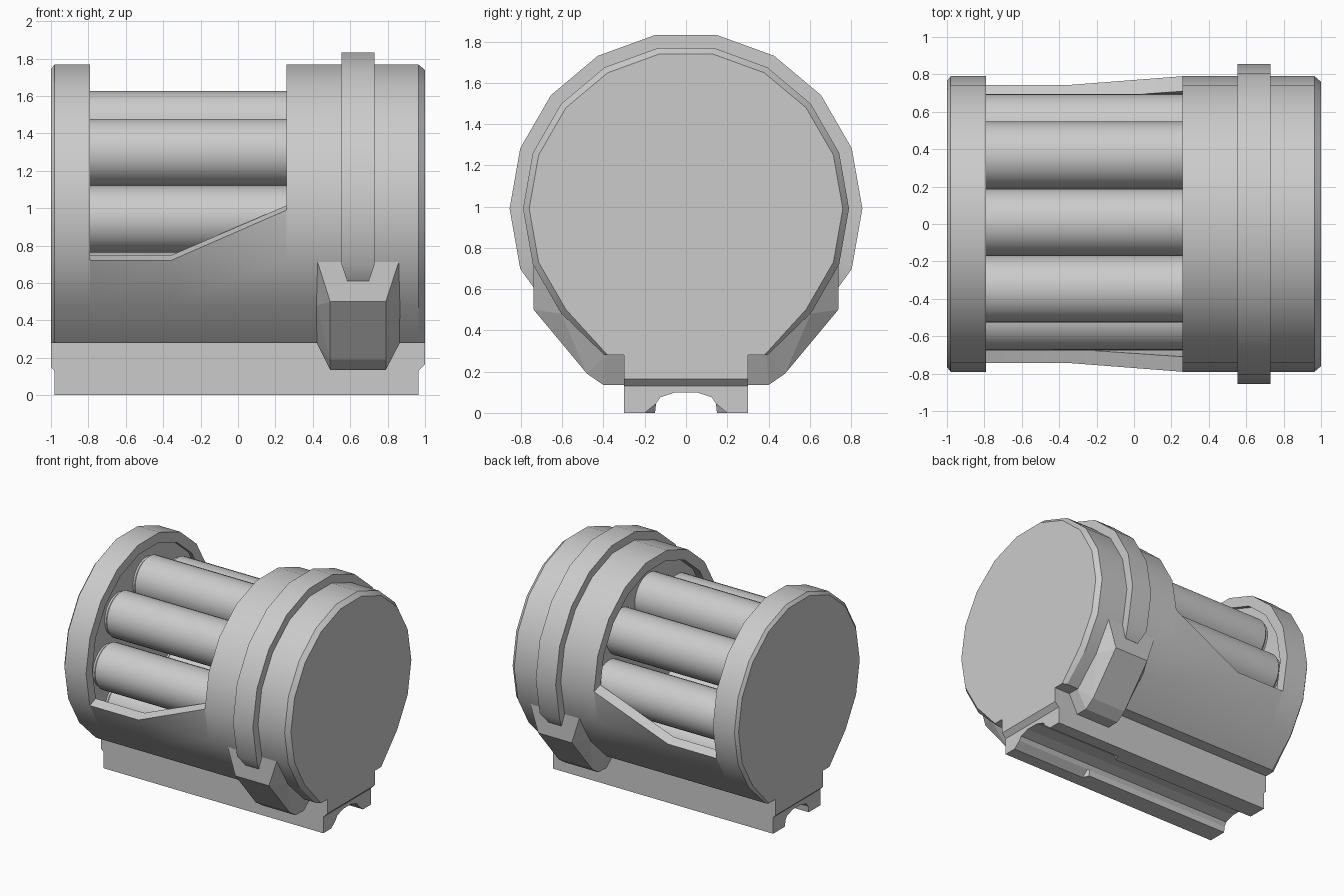
import bpy, bmesh
from math import sin, cos, radians

if "Cube" in bpy.data.objects:
    bpy.data.objects.remove(bpy.data.objects["Cube"])

CZ = 0.99  # height of the drum axis


def loft(name, sections, smooth=True):
    """Skin a chain of closed 3D sections and cap both ends."""
    bm = bmesh.new()
    rings = [[bm.verts.new(p) for p in s] for s in sections]
    n = len(rings[0])
    for a, b in zip(rings, rings[1:]):
        for i in range(n):
            j = (i + 1) % n
            bm.faces.new((a[i], a[j], b[j], b[i]))
    bm.faces.new(rings[0])
    bm.faces.new(rings[-1])
    bmesh.ops.remove_doubles(bm, verts=bm.verts, dist=0.0005)
    return finish(name, bm, smooth)


def finish(name, bm, smooth):
    bmesh.ops.recalc_face_normals(bm, faces=bm.faces)
    me = bpy.data.meshes.new(name)
    bm.to_mesh(me)
    bm.free()
    ob = bpy.data.objects.new(name, me)
    bpy.context.collection.objects.link(ob)
    if smooth:
        bpy.ops.object.select_all(action='DESELECT')
        ob.select_set(True)
        bpy.context.view_layer.objects.active = ob
        bpy.ops.object.shade_smooth_by_angle(angle=radians(28))
    return ob


def polar(r, deg):
    return (r * cos(radians(deg)), CZ + r * sin(radians(deg)))


def at(x, pts):
    return [(x, y, z) for y, z in pts]


def drum(x, r):
    """18-sided outline, flattened where it meets the base."""
    k = r / 0.79
    pts = [polar(r, a) for a in range(-40, 221, 20)]
    return at(x, pts + [(-0.395 * k, 0.28), (0.395 * k, 0.28)])


def hollow(x, r):
    """Inner wall outline with the same vertex count as drum."""
    pts = [polar(r, a) for a in range(-40, 221, 20)]
    return at(x, pts + [polar(r, 240), polar(r, 300)])


# Rear ring and front drum, each with a shallow recess facing the window
loft("rear_ring", [drum(-1, .765), drum(-.98, .79), drum(-.79, .79),
                   hollow(-.79, .71), hollow(-.82, .71)])
loft("front_drum", [drum(1, .76), drum(.965, .79), drum(.26, .79),
                    hollow(.26, .71), hollow(.32, .71)])


# Trough below the window, its rim ramping up to the front drum
def trough(x, top):
    outer = [polar(.79, a) for a in (top, -20, -40)] + [(.395, .28)]
    inner = [polar(.71, a) for a in (-80, -60, -40, -20)] + [polar(.71, top + (2 if top == 0 else 0))]
    half = outer + [(-y, z) for y, z in reversed(outer)]
    inside = [(-y, z) for y, z in reversed(inner)] + inner
    return at(x, half + inside)


loft("window_trough", [trough(-.79, -20), trough(-.36, -20), trough(.26, 0)])

# Eight tubes arranged around the axis
for i in range(8):
    a = radians(45 * i)
    cy, cz = 0.01 + .505 * cos(a), 0.942 + .505 * sin(a)
    ring = lambda x, r: [(x, cy + r * cos(radians(t)), cz + r * sin(radians(t)))
                         for t in range(0, 360, 12)]
    loft(f"tube_{i + 1}", [ring(-.825, .165), ring(-.805, .165), ring(-.79, .18), ring(.33, .18)])

# Strap over the drum, tapering into the clamp blocks
BX = .642
path = [(polar(.855, a), polar(.76, a), .088) for a in range(-20, 201, 20)]
tip = ((.74, .61), (.66, .64), .058)
mirror_tip = ((-.74, .61), (-.66, .64), .058)
strap = []
for (oy, oz), (iy, iz), w in [tip] + path + [mirror_tip]:
    strap.append([(BX - w, oy, oz), (BX + w, oy, oz), (BX + w, iy, iz), (BX - w, iy, iz)])
loft("strap", strap)

# Clamp blocks on both sides
wide = [(.738, .73), (.605, .48), (.39, .28), (.28, .28)]
narrow = [(.738, .5), (.48, .19), (.4, .135), (.28, .135)]
for s, side in ((-1, "front"), (1, "back")):
    bm = bmesh.new()
    for pts, xs in ((wide, (.42, .865)), (narrow, (.493, .79))):
        for x in xs:
            for y, z in pts:
                bm.verts.new((x, s * y, z))
    res = bmesh.ops.convex_hull(bm, input=bm.verts)
    bmesh.ops.delete(bm, geom=list({v for v in res["geom_interior"] if isinstance(v, bmesh.types.BMVert)}),
                     context='VERTS')
    bmesh.ops.dissolve_limit(bm, angle_limit=radians(1), verts=bm.verts, edges=bm.edges)
    finish(f"clamp_block_{side}", bm, False)

# Base slab with undercut ends
slab = [(-1, .29), (-1, .15), (-.98, .13), (.965, .13), (1, .165), (1, .29)]
loft("base_slab", [[(x, y, z) for x, z in slab] for y in (-.3, .3)], False)


# Base foot with an arched channel underneath, wider toward the front end
def foot(x, w):
    right = [(.3, .13), (.3, 0), (w, 0), (.145, .045), (.125, .075), (.05, .1)]
    return at(x, right + [(-y, z) for y, z in reversed(right)])


loft("base_foot", [foot(-.98, .15), foot(.3, .15), foot(.32, .2), foot(.965, .2)], False)
